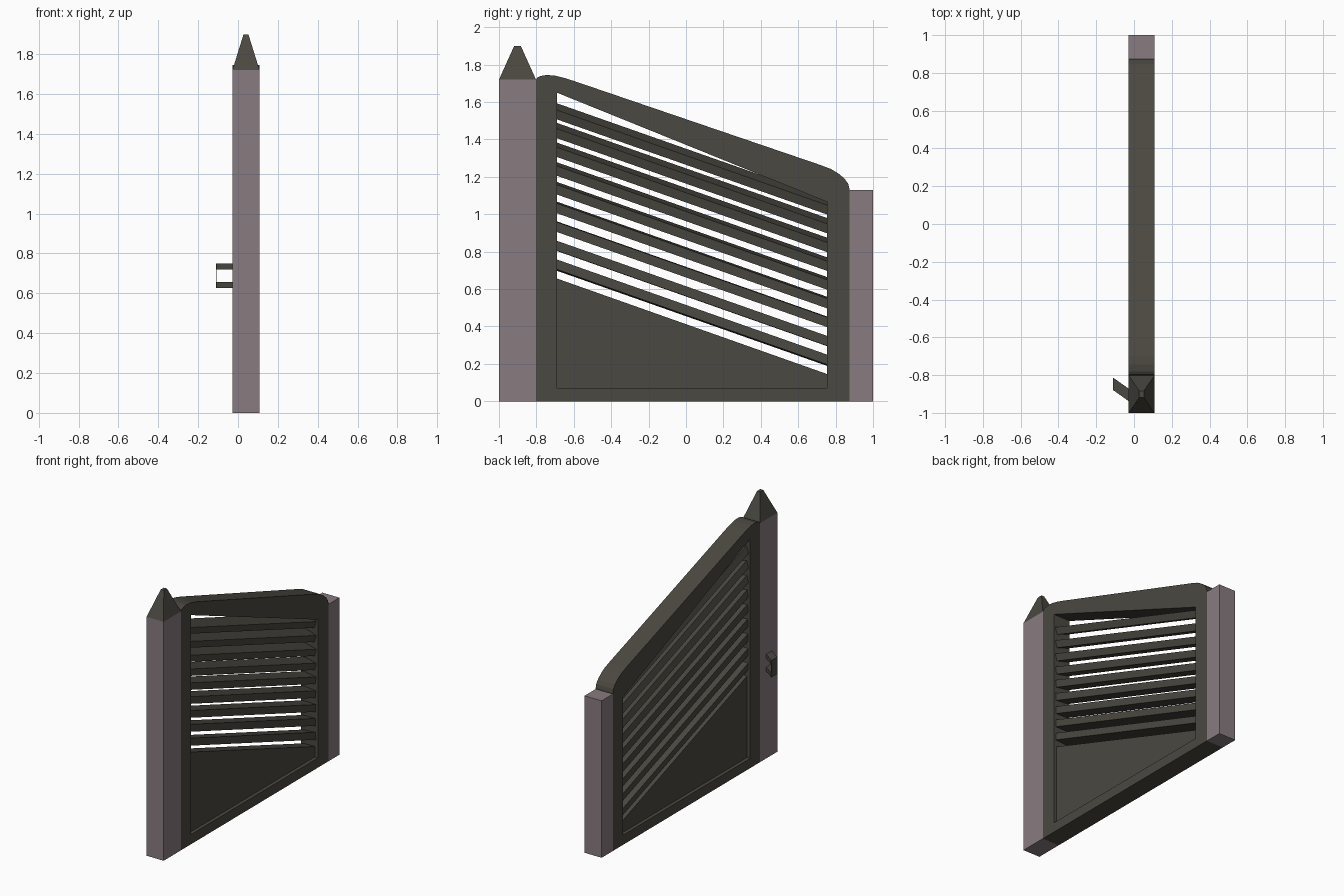
import bpy, bmesh, math
from mathutils import Matrix, Vector

if "Cube" in bpy.data.objects:
    bpy.data.objects.remove(bpy.data.objects["Cube"])

X0, X1 = -0.028, 0.108
XC = (X0 + X1) / 2


def material(name, color):
    m = bpy.data.materials.new(name)
    m.diffuse_color = color
    m.use_nodes = True
    m.node_tree.nodes["Principled BSDF"].inputs["Base Color"].default_value = m.diffuse_color
    return m


DARK = material("dark_paint", (0.07, 0.065, 0.052, 1))
MAUVE = material("mauve_post", (0.25, 0.2, 0.215, 1))


def finish(bm, name, mat):
    bmesh.ops.recalc_face_normals(bm, faces=bm.faces)
    me = bpy.data.meshes.new(name)
    bm.to_mesh(me)
    bm.free()
    me.materials.append(mat)
    ob = bpy.data.objects.new(name, me)
    bpy.context.collection.objects.link(ob)
    return ob


def prism(name, loops, direction, mat):
    """Fill closed 3D loops (later loops are holes) and extrude them."""
    bm = bmesh.new()
    edges = []
    for loop in loops:
        vs = [bm.verts.new(p) for p in loop]
        edges += [bm.edges.new((vs[i - 1], vs[i])) for i in range(len(vs))]
    bmesh.ops.triangle_fill(bm, edges=edges, use_beauty=True)
    ret = bmesh.ops.extrude_face_region(bm, geom=bm.faces[:], use_keep_orig=True)
    verts = [g for g in ret["geom"] if isinstance(g, bmesh.types.BMVert)]
    bmesh.ops.translate(bm, verts=verts, vec=Vector(direction))
    return finish(bm, name, mat)


def side(points, x):
    return [(x, y, z) for y, z in points]


def box(name, lo, hi, mat):
    bm = bmesh.new()
    lo, hi = Vector(lo), Vector(hi)
    bmesh.ops.create_cube(bm, size=1, matrix=Matrix.Translation((lo + hi) / 2)
                          @ Matrix.Diagonal((*(hi - lo), 1)))
    return finish(bm, name, mat)


# Posts
box("tall_post", (X0, -1, 0), (X1, -0.803, 1.72), MAUVE)
box("short_post", (X0, 0.873, 0), (X1, 1, 1.13), MAUVE)

# Pointed cap with a small flat tip
bm = bmesh.new()
bmesh.ops.create_cube(bm, size=1, matrix=Matrix.Translation((XC, -0.901, 1.81))
                      @ Matrix.Diagonal((X1 - X0, 0.198, 0.18, 1)))
for v in bm.verts:
    if v.co.z > 1.8:
        v.co.x = XC + (v.co.x - XC) * 0.18
        v.co.y = -0.901 + (v.co.y + 0.901) * 0.18
finish(bm, "post_cap", DARK)

# Sloped frame with rounded shoulders and a four-sided opening
outer = [(-0.803, 0), (0.873, 0), (0.873, 1.14), (0.867, 1.163), (0.848, 1.19),
         (0.815, 1.218), (0.775, 1.242), (0.72, 1.263), (-0.6, 1.713),
         (-0.65, 1.729), (-0.7, 1.741), (-0.745, 1.745), (-0.78, 1.739),
         (-0.797, 1.729), (-0.803, 1.715)]
inner = [(-0.69, 0.07), (0.755, 0.07), (0.755, 1.066), (-0.69, 1.65)]
prism("gate_frame", [side(outer, X0), side(inner, X0)], (X1 - X0, 0, 0), DARK)

# Lower solid panel, recessed
panel = [(-0.7, 0.06), (0.765, 0.06), (0.765, 0.142), (-0.7, 0.66)]
prism("lower_panel", [side(panel, X0 + 0.025)], (X1 - X0 - 0.05, 0, 0), DARK)

# Louvre slats, tilted more towards the top
slope = math.atan(0.352)
for i in range(9):
    tilt = math.radians(20 - 3 * i)
    z = 1.55 - 0.1028 * i - 0.254
    bm = bmesh.new()
    bmesh.ops.create_cube(bm, size=1, matrix=Matrix.Translation((XC, 0.0325, z))
                          @ Matrix.Rotation(-slope, 4, 'X')
                          @ Matrix.Rotation(tilt, 4, 'Y')
                          @ Matrix.Diagonal((0.1, 1.57, 0.05, 1)))
    finish(bm, f"slat_{i + 1}", DARK)

# Slanted pull handle: two arms and a thin grip
for name, z in (("handle_lower_arm", 0.627), ("handle_upper_arm", 0.72)):
    arm = [(X0, -0.938, z), (X0, -0.872, z), (-0.108, -0.815, z), (-0.108, -0.881, z)]
    prism(name, [arm], (0, 0, 0.03), DARK)
box("handle_grip", (-0.111, -0.881, 0.627), (-0.107, -0.815, 0.75), DARK)
